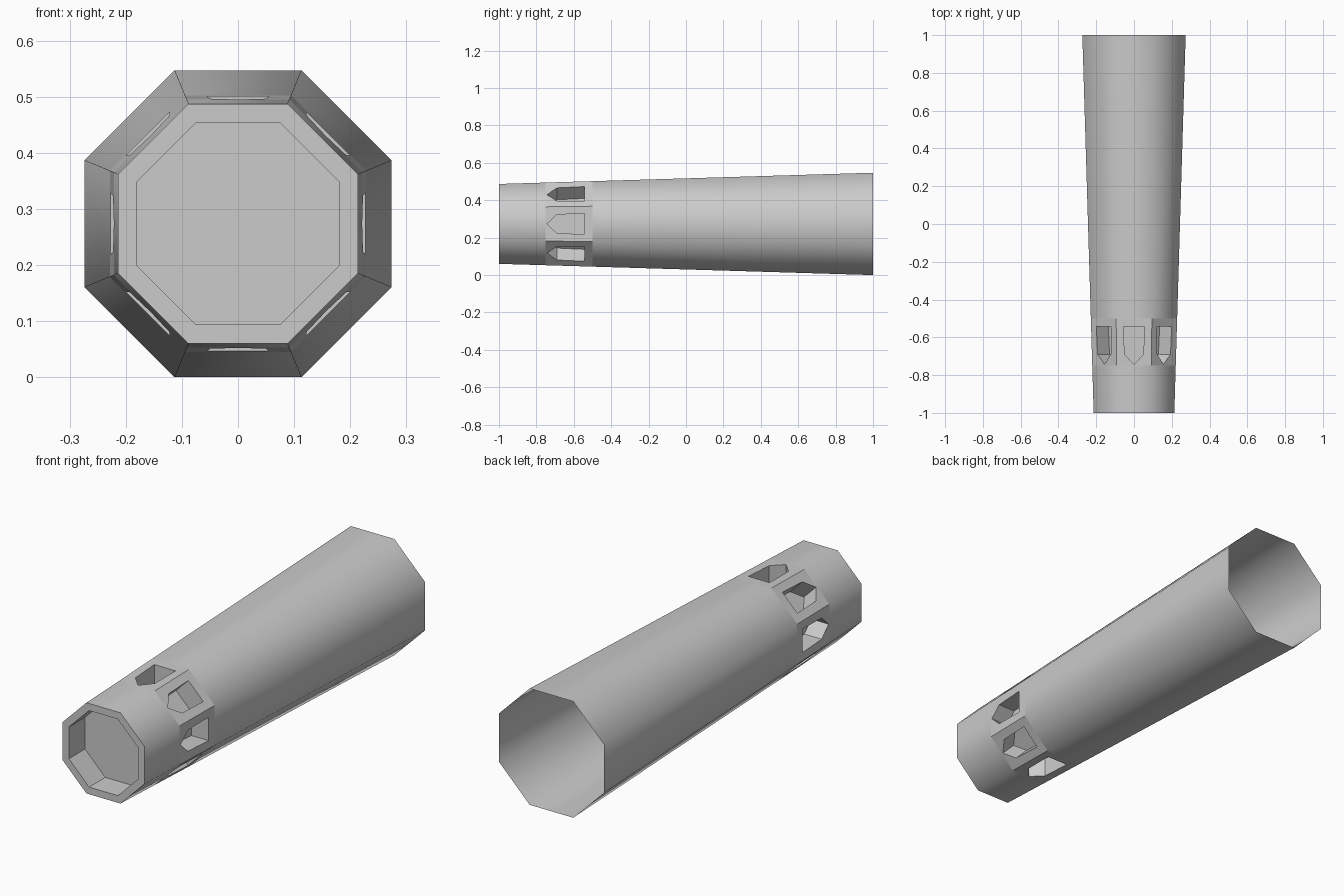
import bpy, bmesh, math
from mathutils import Vector

if "Cube" in bpy.data.objects:
    bpy.data.objects.remove(bpy.data.objects["Cube"])

N = 8
CZ = 0.2735                      # height of the tube axis
STEP = 2 * math.pi / N
POCKET_DEPTH = 0.09


def apothem(y):
    return 0.2435 + 0.03 * y     # 0.2135 at the front, 0.2735 at the back


bm = bmesh.new()


def ring(y, a):
    r = a / math.cos(STEP / 2)
    return [bm.verts.new((r * math.sin((k - 0.5) * STEP), y, CZ + r * math.cos((k - 0.5) * STEP)))
            for k in range(N)]


def face(verts, smooth=False):
    f = bm.faces.new(verts)
    f.smooth = smooth


def bridge(a, b, smooth=False):
    for k in range(N):
        j = (k + 1) % N
        face((a[k], a[j], b[j], b[k]), smooth)


# Tapered shell, open at the back
front, band0, band1, back = [ring(y, apothem(y)) for y in (-1, -0.75, -0.5, 1)]
bridge(front, band0, True)
bridge(band1, back, True)

# Front rim and recessed end plate
rim = ring(-1, 0.18)
plate = ring(-0.88, 0.18)
bridge(rim, front)
bridge(plate, rim)
face(plate)

# Band of flat panels, each with a pointed pocket
outline = [(0, -0.743), (0.05, -0.69), (0.055, -0.543), (-0.055, -0.543), (-0.05, -0.69)]
for k in range(N):
    t = k * STEP
    out = Vector((math.sin(t), 0, math.cos(t)))
    side = Vector((math.cos(t), 0, -math.sin(t)))
    centre = Vector((0, 0, CZ))

    def loop(depth):
        return [bm.verts.new(centre + side * u + out * (apothem(y) - depth) + Vector((0, y, 0)))
                for u, y in outline]

    top, floor = loop(0), loop(POCKET_DEPTH)
    j = (k + 1) % N
    a, b, c, d = band0[k], band0[j], band1[j], band1[k]
    tip, sr, br, bl, sl = top
    for f in ((a, b, tip), (b, sr, tip), (a, tip, sl),
              (b, c, br, sr), (c, d, bl, br), (d, a, sl, bl)):
        face(f)
    for i in range(5):
        n = (i + 1) % 5
        face((top[i], top[n], floor[n], floor[i]))
    face(floor)

bmesh.ops.recalc_face_normals(bm, faces=bm.faces)
# Make sure the shell faces outwards
bm.faces.ensure_lookup_table()
f = bm.faces[0]
if f.normal.dot(f.calc_center_median() - Vector((0, f.calc_center_median().y, CZ))) < 0:
    bmesh.ops.reverse_faces(bm, faces=bm.faces)

mesh = bpy.data.meshes.new("octagonal_barrel")
bm.to_mesh(mesh)
bm.free()
bpy.context.collection.objects.link(bpy.data.objects.new("octagonal_barrel", mesh))
